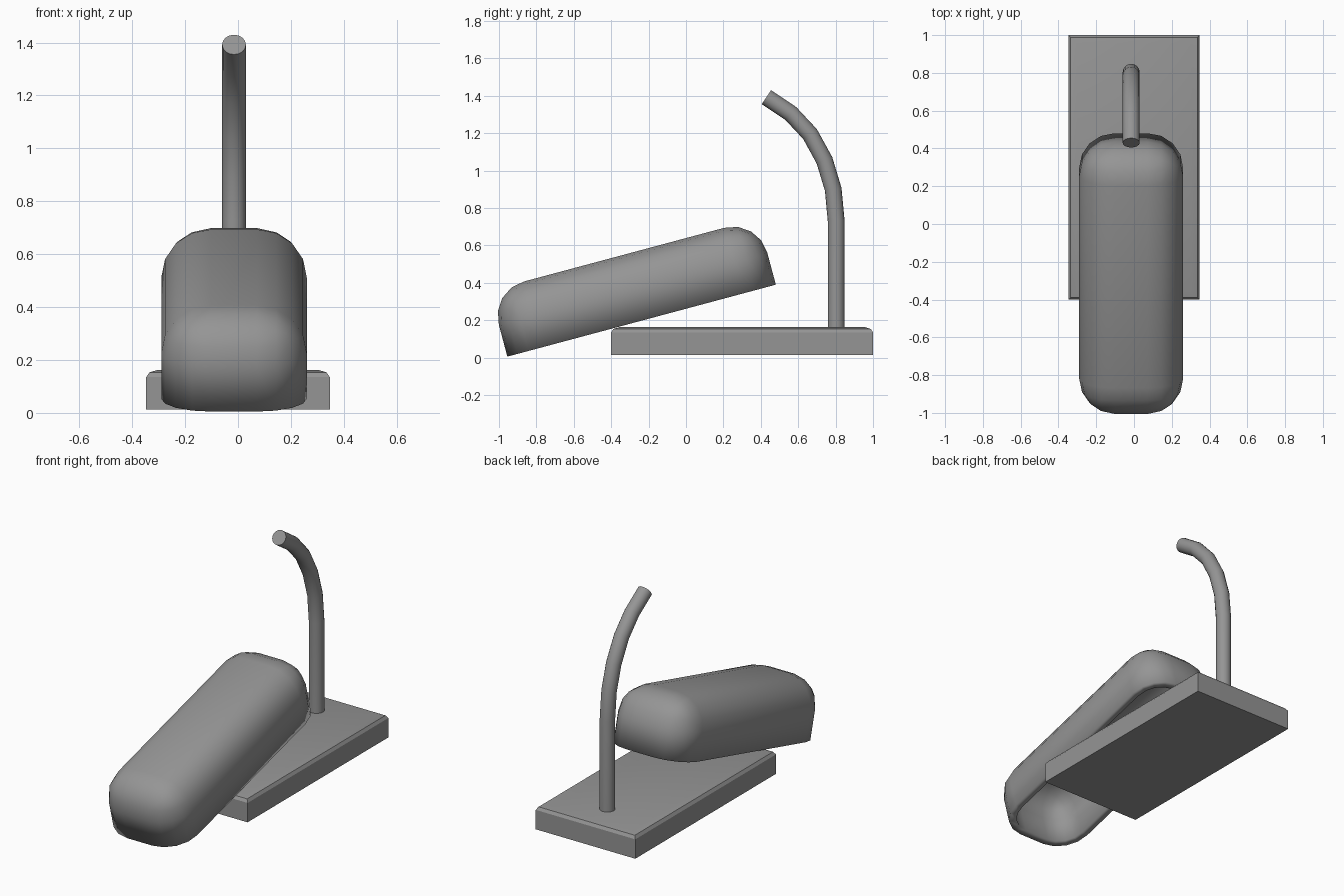
import bpy
import bmesh
import math
from mathutils import Matrix, Vector

cube = bpy.data.objects.get("Cube")
if cube:
    bpy.data.objects.remove(cube, do_unlink=True)

grey = bpy.data.materials.new("grey")
grey.use_nodes = True
colour = (0.3, 0.3, 0.3, 1)
grey.diffuse_color = colour
grey.node_tree.nodes["Principled BSDF"].inputs["Base Color"].default_value = colour


def add_object(name, bm):
    bmesh.ops.recalc_face_normals(bm, faces=bm.faces)
    mesh = bpy.data.meshes.new(name)
    bm.to_mesh(mesh)
    bm.free()
    mesh.materials.append(grey)
    obj = bpy.data.objects.new(name, mesh)
    bpy.context.collection.objects.link(obj)
    return obj


def smooth(obj):
    bpy.ops.object.select_all(action="DESELECT")
    obj.select_set(True)
    bpy.context.view_layer.objects.active = obj
    bpy.ops.object.shade_smooth_by_angle(angle=math.radians(30))


def loft(name, rings):
    """Skin a list of equal-length rings and cap both ends."""
    bm = bmesh.new()
    loops = [[bm.verts.new(p) for p in ring] for ring in rings]
    count = len(loops[0])
    for a, b in zip(loops, loops[1:]):
        for i in range(count):
            j = (i + 1) % count
            bm.faces.new((a[i], a[j], b[j], b[i]))
    bm.faces.new(loops[0][::-1])
    bm.faces.new(loops[-1])
    return add_object(name, bm)


# Base slab with a softened top edge: (inset, height)
corners = [(-1, -1), (1, -1), (1, 1), (-1, 1)]
slab_profile = [(0, 0.013), (0, 0.135), (0.012, 0.153), (0.045, 0.163)]
base = loft("base", [[(sx * (0.347 - d), 0.3 + sy * (0.7 - d), z) for sx, sy in corners]
                     for d, z in slab_profile])
smooth(base)

# Bent post: rings swept along a path in the y-z plane
path = [Vector((-0.015, y, z)) for y, z in
        [(0.803, 0.15), (0.803, 0.73), (0.787, 0.9), (0.74, 1.055),
         (0.663, 1.195), (0.56, 1.305), (0.43, 1.392)]]
side = Vector((1, 0, 0))
rings = []
for i, p in enumerate(path):
    before = (p - path[max(i - 1, 0)]).normalized()
    after = (path[min(i + 1, len(path) - 1)] - p).normalized()
    out = (before + after).normalized().cross(side)
    rings.append([p + 0.045 * (math.cos(t) * side + math.sin(t) * out)
                  for t in (math.tau * k / 16 for k in range(16))])
post = loft("bent_post", rings)
smooth(post)

# Hollow shade: rounded box, open underneath, tilted up towards the back
width, length, height = 0.55, 1.486, 0.365
bm = bmesh.new()
bmesh.ops.create_cube(bm, size=1, matrix=Matrix.Translation((0, length / 2, height / 2))
                      @ Matrix.Diagonal((width, length, height, 1)))
rounded = [e for e in bm.edges if max(v.co.z for v in e.verts) > height / 2]
bmesh.ops.bevel(bm, geom=rounded, offset=0.188, segments=4, profile=0.5,
                affect="EDGES", clamp_overlap=False)
bm.normal_update()
bottom = [f for f in bm.faces if f.normal.z < -0.9]
bmesh.ops.delete(bm, geom=bottom, context="FACES")
shade = add_object("shade", bm)
# make sure the open shell faces outward before it is thickened
top = max(shade.data.polygons, key=lambda f: f.center.z)
if top.normal.z < 0:
    shade.data.flip_normals()
shade.location = (-0.015, -0.955, 0.005)
shade.rotation_euler.x = math.radians(15)
smooth(shade)
wall = shade.modifiers.new("wall", "SOLIDIFY")
wall.thickness = 0.045
wall.offset = -1
wall.use_even_offset = True
